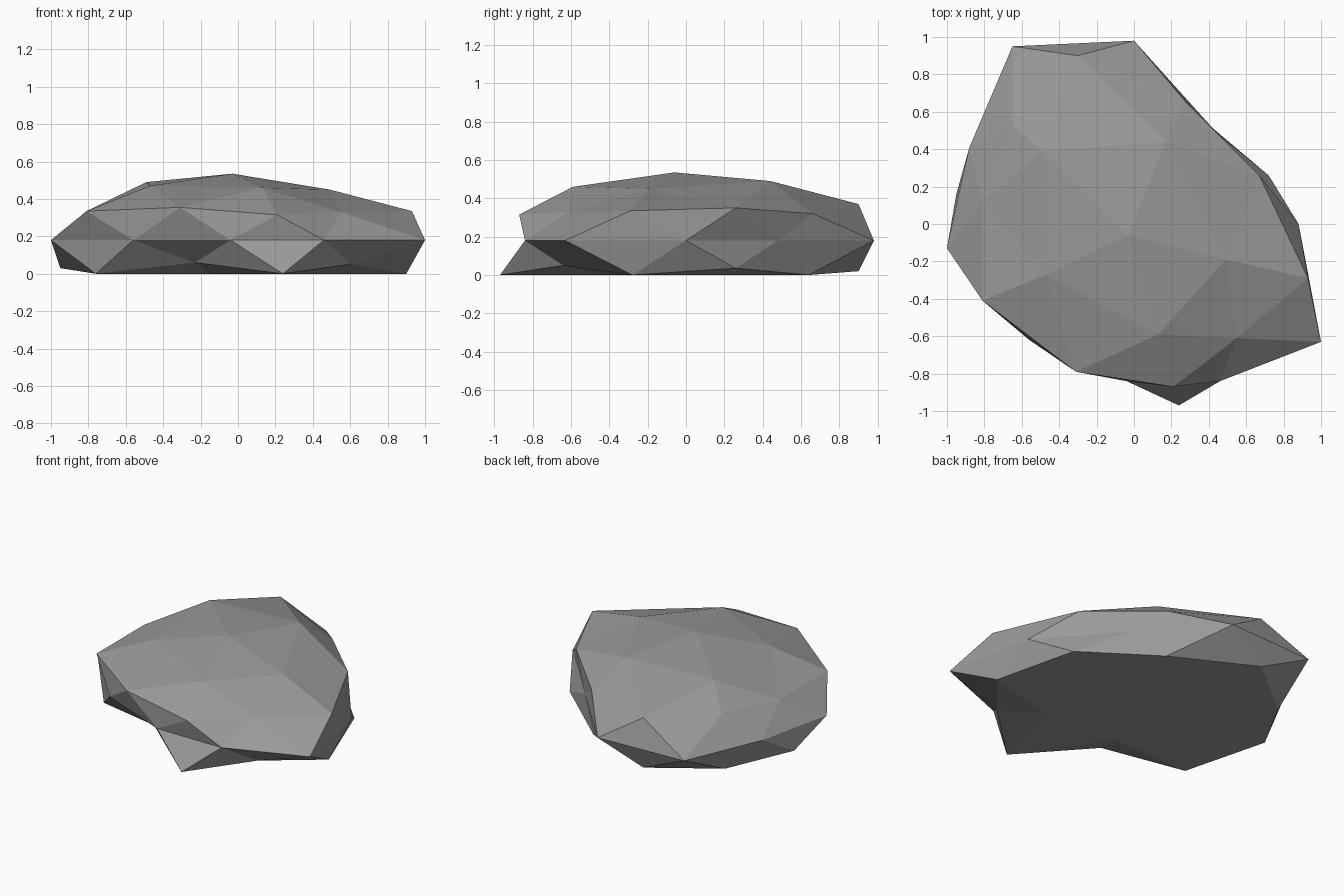
import bpy
import bmesh

default_cube = bpy.data.objects.get("Cube")
if default_cube:
    bpy.data.objects.remove(default_cube, do_unlink=True)

# Single stone colour
stone = bpy.data.materials.new("warm_grey_stone")
stone_colour = (0.32, 0.32, 0.31, 1.0)
stone.use_nodes = True
stone.diffuse_color = stone_colour
shader = next(node for node in stone.node_tree.nodes if node.type == 'BSDF_PRINCIPLED')
shader.inputs["Base Color"].default_value = stone_colour
shader.inputs["Roughness"].default_value = 0.9

bm = bmesh.new()


def add_ring(points, height=None):
    """Add a ring of corners, all at one height if it is given."""
    return [bm.verts.new((p[0], p[1], p[2] if height is None else height)) for p in points]


def add_faces(*triangles):
    for triangle in triangles:
        bm.faces.new(triangle)


def stitch_equal(ring, other):
    """Join two rings of equal size with a zigzag of triangles."""
    count = len(ring)
    for i in range(count):
        following = (i + 1) % count
        add_faces((ring[i], ring[following], other[i]),
                  (other[i], ring[following], other[following]))


def stitch_half(ring, inner, offset):
    """Join a ring to an inner ring that has half as many corners."""
    count = len(ring)
    for j, corner in enumerate(inner):
        middle = 2 * j + offset
        before, here, after = (ring[(middle + step) % count] for step in (-1, 0, 1))
        add_faces((corner, before, here), (corner, here, after),
                  (corner, after, inner[(j + 1) % len(inner)]))


# Widest outline, level all round
waist = add_ring([(-1, -.13), (-.56, -.62), (-.04, -.84), (.46, -.84), (1, -.63),
                  (.88, 0), (.45, .48), (0, .98), (-.65, .95), (-.88, .41)], height=.18)

# Shoulder and crown of the rock
shoulder = add_ring([(-.81, -.41, .335), (-.31, -.79, .355), (.21, -.87, .315),
                     (.55, -.61, .33), (.93, -.29, .335), (.67, .26, .35),
                     (.27, .66, .32), (-.3, .9, .37), (-.65, .53, .35), (-.81, .12, .335)])
crown = add_ring([(-.47, -.27, .47), (.13, -.59, .46), (.49, -.19, .45),
                  (.17, .44, .49), (-.49, .39, .49)])
peak = bm.verts.new((-.03, -.06, .535))
stitch_equal(waist, shoulder)
stitch_half(shoulder, crown, offset=0)
for j, corner in enumerate(crown):
    add_faces((corner, crown[(j + 1) % len(crown)], peak))

# Undercut foot and flat base
foot = add_ring([(-.76, -.4, 0), (-.23, -.6, .06), (.24, -.97, 0), (.6, -.64, .05),
                 (.9, -.28, 0), (.72, .26, .035), (.27, .64, 0), (-.3, .9, .02),
                 (-.71, .58, 0), (-.95, .16, .03)])
base = add_ring([vert.co * .65 for vert in foot[1::2]], height=0)
stitch_equal(waist, foot)
stitch_half(foot, base, offset=1)
bm.faces.new(base)

bmesh.ops.recalc_face_normals(bm, faces=bm.faces)
mesh = bpy.data.meshes.new("rock")
bm.to_mesh(mesh)
bm.free()
mesh.materials.append(stone)
rock = bpy.data.objects.new("rock", mesh)
bpy.context.collection.objects.link(rock)
